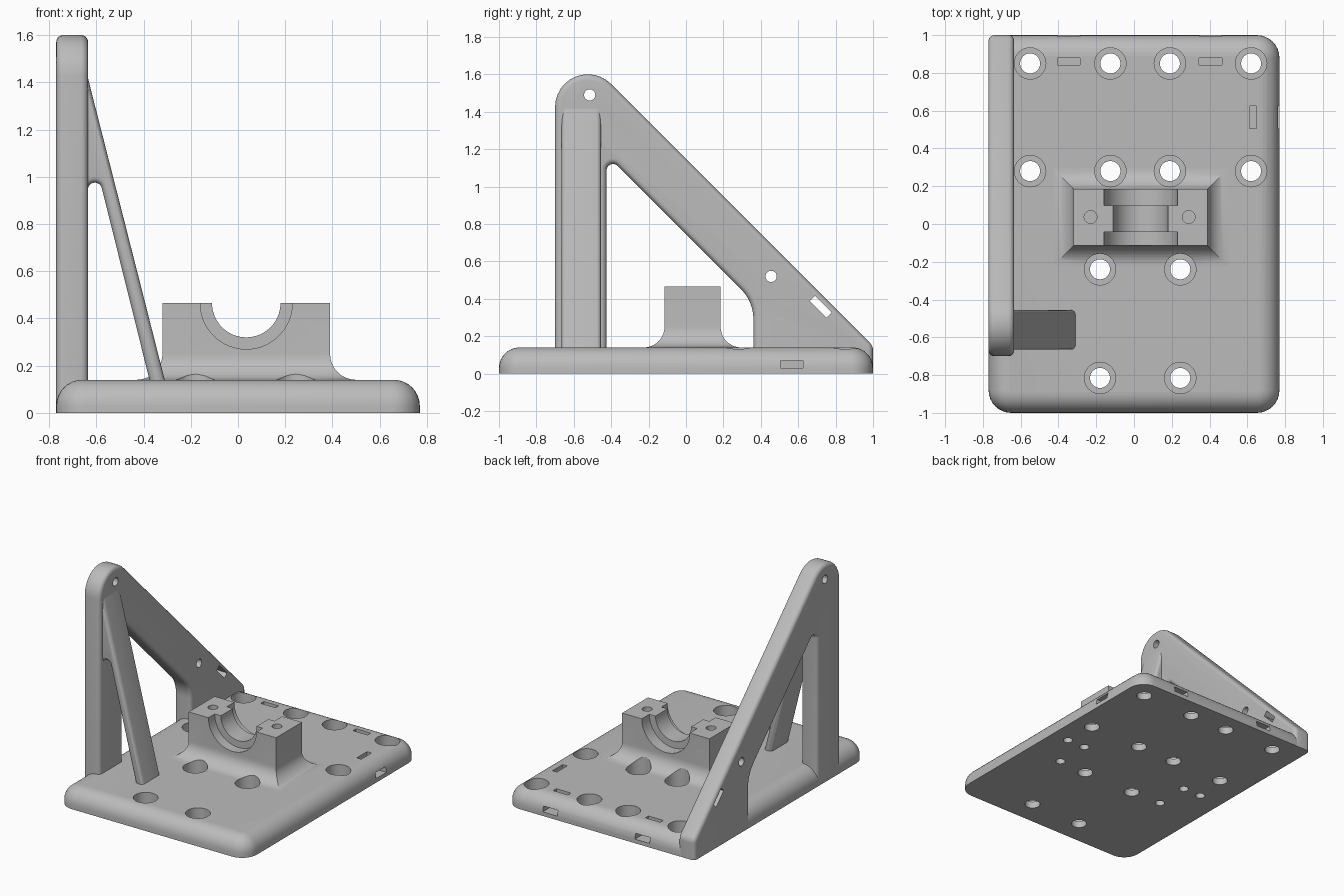
import bpy, bmesh, math
from mathutils import Vector, Matrix

if "Cube" in bpy.data.objects:
    bpy.data.objects.remove(bpy.data.objects["Cube"], do_unlink=True)

grey = bpy.data.materials.new("light grey")
grey.use_nodes = True
GREY = (0.5, 0.5, 0.5, 1)
grey.diffuse_color = GREY
grey.node_tree.nodes["Principled BSDF"].inputs["Base Color"].default_value = GREY

TOP = 0.14                      # top of the base plate
WALL = (-0.77, -0.635)          # wall thickness along x


def make(name, bm):
    bmesh.ops.recalc_face_normals(bm, faces=bm.faces)
    mesh = bpy.data.meshes.new(name)
    bm.to_mesh(mesh)
    bm.free()
    mesh.materials.append(grey)
    ob = bpy.data.objects.new(name, mesh)
    bpy.context.collection.objects.link(ob)
    return ob


def rounded(corners):
    """Outline from (u, v, radius) corners, each rounded with an arc."""
    out = []
    for i, (u, v, r) in enumerate(corners):
        p = Vector((u, v))
        if not r:
            out.append(p)
            continue
        a = (Vector(corners[i - 1][:2]) - p).normalized()
        b = (Vector(corners[(i + 1) % len(corners)][:2]) - p).normalized()
        half = a.angle(b) / 2
        centre = p + (a + b).normalized() * r / math.sin(half)
        start = p + a * r / math.tan(half) - centre
        end = p + b * r / math.tan(half) - centre
        turn = start.angle_signed(end)
        n = 12
        for k in range(n + 1):
            out.append(centre + Matrix.Rotation(-turn * k / n, 2) @ start)
    return out


def prism(outline, place, lo, hi, bevel):
    """Extrude an outline from lo to hi and round the rims of both caps."""
    bm = bmesh.new()
    ends = [[bm.verts.new(place(p, d)) for p in outline] for d in (lo, hi)]
    caps = [bm.faces.new(e) for e in ends]
    for i in range(len(outline)):
        bm.faces.new((ends[0][i - 1], ends[0][i], ends[1][i], ends[1][i - 1]))
    bmesh.ops.recalc_face_normals(bm, faces=bm.faces)
    rims = [e for f in caps for e in f.edges if max(v.co.z for v in e.verts) > 0.001]
    bmesh.ops.bevel(bm, geom=rims, offset=bevel, segments=5, profile=0.5, affect='EDGES')
    return bm


def add_box(bm, centre, size, turn=None):
    m = Matrix.Translation(centre) @ (turn or Matrix()) @ Matrix.Diagonal((*size, 1))
    bmesh.ops.create_cube(bm, size=1, matrix=m)


def add_rod(bm, centre, radius, length, axis='Z', sides=40):
    turn = {'Z': Matrix(), 'X': Matrix.Rotation(math.pi / 2, 4, 'Y'),
            'Y': Matrix.Rotation(math.pi / 2, 4, 'X')}[axis]
    bmesh.ops.create_cone(bm, cap_ends=True, segments=sides, radius1=radius, radius2=radius,
                          depth=length, matrix=Matrix.Translation(centre) @ turn)


def cut(ob, *cutters):
    for c in cutters:
        mod = ob.modifiers.new("cut", 'BOOLEAN')
        mod.operation, mod.object, mod.solver = 'DIFFERENCE', c, 'EXACT'
    bpy.context.view_layer.update()
    mesh = bpy.data.meshes.new_from_object(ob.evaluated_get(bpy.context.evaluated_depsgraph_get()))
    ob.modifiers.clear()
    ob.data = mesh


# Base plate: rounded corners and a large rounded top rim
bm = bmesh.new()
add_box(bm, (0, 0, TOP / 2), (1.54, 2, TOP))
upright = [e for e in bm.edges if abs(e.verts[0].co.z - e.verts[1].co.z) > 0.1]
bmesh.ops.bevel(bm, geom=upright, offset=0.12, segments=8, profile=0.5, affect='EDGES')
rim = [e for e in bm.edges if min(v.co.z for v in e.verts) > TOP - 0.001]
bmesh.ops.bevel(bm, geom=rim, offset=0.11, segments=8, profile=0.5, affect='EDGES')
base = make("base_plate", bm)

# Side wall: post and sloping arm around a triangular opening
outline = rounded([(-0.7, 0, 0), (-0.7, 1.848, 0.175), (1, TOP + 0.008, 0.06), (1, 0, 0),
                   (0.36, 0, 0), (0.36, 0.385, 0.22), (-0.425, 1.17, 0.035), (-0.425, 0, 0)])
wall = make("side_wall", prism(outline, lambda p, d: (d, p.x, p.y), *WALL, 0.03))

# Sloping brace from the post down to the base
outline = rounded([(-0.72, 1.42, 0), (-0.636, 1.42, 0), (-0.295, 0.08, 0), (-0.36, 0.08, 0),
                   (-0.636, 1.19, 0.03), (-0.636, 0.08, 0), (-0.72, 0.08, 0)])
brace = make("post_brace", prism(outline, lambda p, d: (p.x, d, p.y), -0.665, -0.455, 0.025))

# Bearing block: stacked rectangles give a flared foot with mitred corners
R = 0.11
levels = [(R, 0.1)]
for k in range(11):
    t = math.pi / 2 * k / 10
    levels.append((R * (1 - math.sin(t)), TOP + R * (1 - math.cos(t))))
levels.append((0, 0.465))
bm = bmesh.new()
rings = []
for o, z in levels:
    x0, x1, y0, y1 = -0.32 - o, 0.39 + o, -0.115 - o, 0.185 + o
    rings.append([bm.verts.new((x, y, z)) for x, y in ((x0, y0), (x1, y0), (x1, y1), (x0, y1))])
for a, b in zip(rings, rings[1:]):
    for i in range(4):
        bm.faces.new((a[i - 1], a[i], b[i], b[i - 1]))
bm.faces.new(rings[0])
bm.faces.new(rings[-1])
block = make("bearing_block", bm)

# Cutters: base screw holes with counterbores
screws = [(x, y) for x in (-0.55, -0.125, 0.19, 0.62) for y in (0.28, 0.85)]
screws += [(x, y) for x in (-0.18, 0.245) for y in (-0.24, -0.815)]
bm, wide = bmesh.new(), bmesh.new()
for x, y in screws:
    add_rod(bm, (x, y, 0.1), 0.053, 0.5)
    add_rod(wide, (x, y, 0.25), 0.083, 0.4)
# blind holes in the underside
for x, y in ((0.48, 0.03), (0.48, -0.23), (0.63, 0.03), (-0.43, 0.03), (-0.43, -0.23), (-0.58, 0.03)):
    add_rod(bm, (x, y, 0), 0.033, 0.18, sides=24)
holes, bores = make("hole_cutter", bm), make("counterbore_cutter", wide)

# Cutters: tie slots that turn from the top out through the edge
down, out = bmesh.new(), bmesh.new()
for x in (-0.345, 0.405):
    add_box(down, (x, 0.86, 0.13), (0.12, 0.036, 0.2))
    add_box(out, (x, 0.95, 0.05), (0.119, 0.2, 0.04))
add_box(down, (0.63, 0.565, 0.13), (0.036, 0.12, 0.2))
add_box(out, (0.73, 0.565, 0.05), (0.2, 0.119, 0.04))
slots_down, slots_out = make("slot_cutter", down), make("slot_exit_cutter", out)

# Cutters: two holes and a slanted slot through the wall
bm = bmesh.new()
for y, z in ((-0.515, 1.49), (0.455, 0.52)):
    add_rod(bm, (-0.7, y, z), 0.03, 0.4, 'X', 32)
add_box(bm, (-0.7, 0.72, 0.357), (0.4, 0.125, 0.04), Matrix.Rotation(-math.pi / 4, 4, 'X'))
wall_holes = make("wall_cutter", bm)

# Cutters: bearing groove with wider seats at both ends, and bolt holes
bm, seat = bmesh.new(), bmesh.new()
add_rod(bm, (0.035, 0.035, 0.465), 0.145, 1, 'Y', 64)
for x in (-0.23, 0.29):
    add_rod(bm, (x, 0.037, 0.4), 0.034, 0.3, sides=24)
for y0, y1 in ((-0.3, -0.042), (0.097, 0.4)):
    add_rod(seat, (0.035, (y0 + y1) / 2, 0.465), 0.195, y1 - y0, 'Y', 64)
groove, seats = make("groove_cutter", bm), make("seat_cutter", seat)

cut(base, bores, holes, slots_down, slots_out)
cut(wall, wall_holes)
cut(block, seats, groove, bores)
for c in (holes, bores, slots_down, slots_out, wall_holes, groove, seats):
    bpy.data.objects.remove(c, do_unlink=True)

# Smooth curved surfaces, keep edges sharp
bpy.ops.object.select_all(action='DESELECT')
for ob in (base, wall, brace, block):
    ob.select_set(True)
    bpy.context.view_layer.objects.active = ob
bpy.ops.object.shade_smooth_by_angle(angle=math.radians(30))
